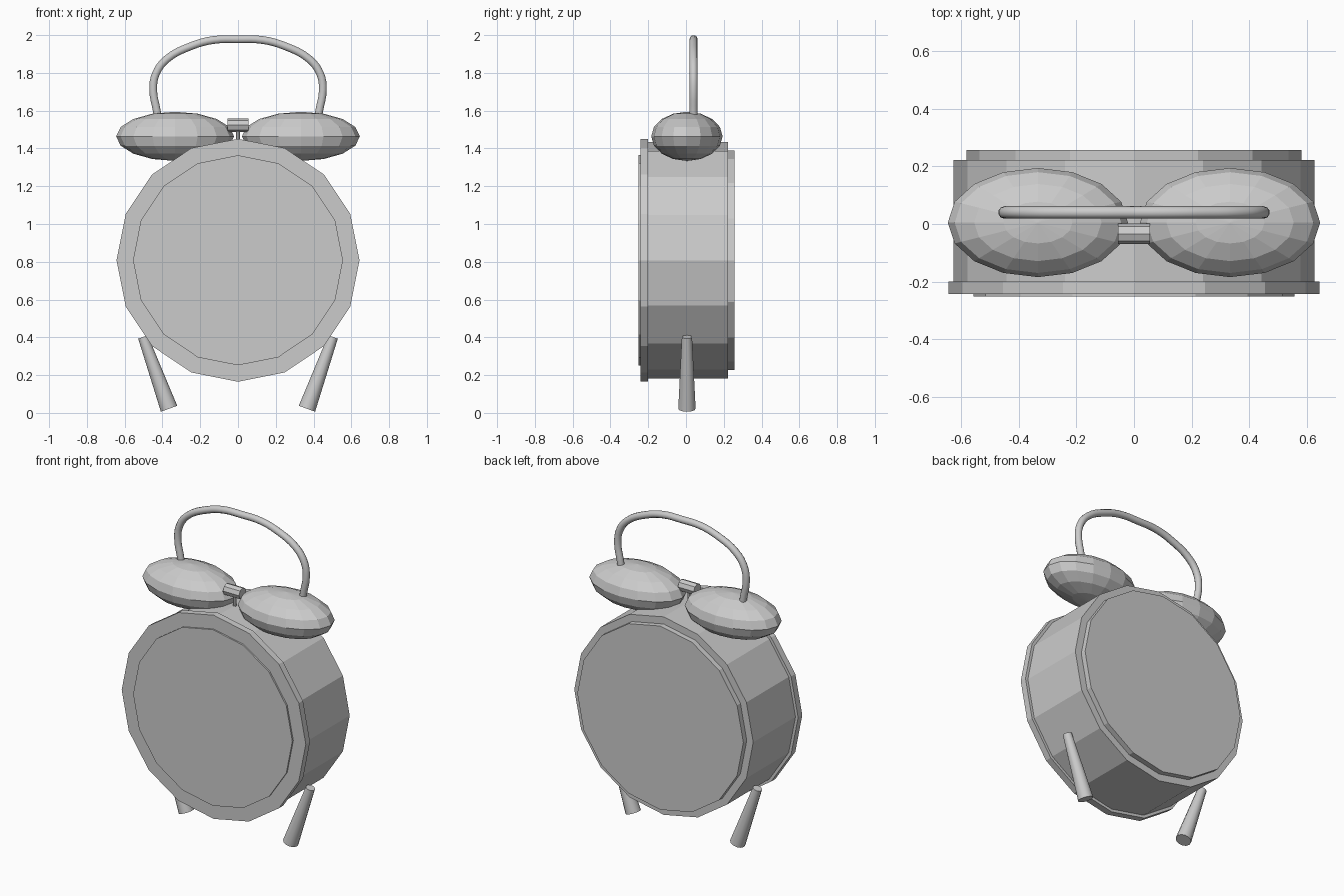
import bpy, math
from mathutils import Vector

if "Cube" in bpy.data.objects:
    bpy.data.objects.remove(bpy.data.objects["Cube"])

grey = bpy.data.materials.new("plain grey")
grey.diffuse_color = (0.6, 0.6, 0.6, 1)
grey.use_nodes = True
grey.node_tree.nodes["Principled BSDF"].inputs["Base Color"].default_value = grey.diffuse_color


def finish(name, smooth=False):
    ob = bpy.context.object
    ob.name = name
    ob.data.materials.append(grey)
    if smooth:
        bpy.ops.object.shade_smooth_by_angle(angle=math.radians(40))
    return ob


def rod(name, a, b, ra, rb, sides, smooth=False, roll=0.0):
    """Tapered cylinder from point a to point b."""
    a, b = Vector(a), Vector(b)
    bpy.ops.mesh.primitive_cone_add(vertices=sides, radius1=ra, radius2=rb,
                                    depth=(b - a).length, location=(a + b) / 2)
    ob = bpy.context.object
    ob.rotation_euler = (b - a).to_track_quat('Z', 'Y').to_euler()
    return finish(name, smooth)


def disc(name, y0, y1, r):
    """16-sided drum section with its axis along y."""
    bpy.ops.mesh.primitive_cylinder_add(vertices=16, radius=r, depth=y1 - y0,
                                        location=(0, (y0 + y1) / 2, 0.808),
                                        rotation=(math.pi / 2, 0, 0))
    return finish(name)


# Clock body, from front to back
disc("dial", -0.252, -0.23, 0.556)
disc("front_rim", -0.242, -0.20, 0.643)
disc("case", -0.21, 0.222, 0.625)
disc("back_cover", 0.21, 0.256, 0.58)

# Bells and legs
for side, s in (("left", -1), ("right", 1)):
    bpy.ops.mesh.primitive_uv_sphere_add(segments=16, ring_count=8, radius=1,
                                         location=(s * 0.333, 0.005, 1.464))
    bpy.context.object.scale = (0.312, 0.189, 0.13)
    finish(side + "_bell")
    rod(side + "_leg", (s * 0.365, 0.005, 0.022), (s * 0.503, 0.005, 0.402),
        0.046, 0.027, 12, True)

# Hammer between the bells
rod("hammer_head", (-0.056, -0.034, 1.523), (0.056, -0.034, 1.523), 0.036, 0.036, 8)
rod("hammer_stem", (0, -0.03, 1.40), (0, -0.034, 1.51), 0.011, 0.011, 8, True)

# Carrying handle: smooth arched tube
half = [(0.42, 1.54), (0.43, 1.60), (0.449, 1.71), (0.435, 1.795),
        (0.378, 1.872), (0.245, 1.943), (0.13, 1.974)]
path = [(-x, z) for x, z in half] + [(0, 1.978)] + half[::-1]
curve = bpy.data.curves.new("carry_handle", 'CURVE')
curve.dimensions = '3D'
curve.bevel_depth = 0.0215
curve.bevel_resolution = 3
curve.resolution_u = 4
curve.use_fill_caps = True
spline = curve.splines.new('BEZIER')
spline.bezier_points.add(len(path) - 1)
for p, (x, z) in zip(spline.bezier_points, path):
    p.co = (x, 0.04, z)
    p.handle_left_type = p.handle_right_type = 'AUTO'
curve.materials.append(grey)
handle = bpy.data.objects.new("carry_handle", curve)
bpy.context.collection.objects.link(handle)
